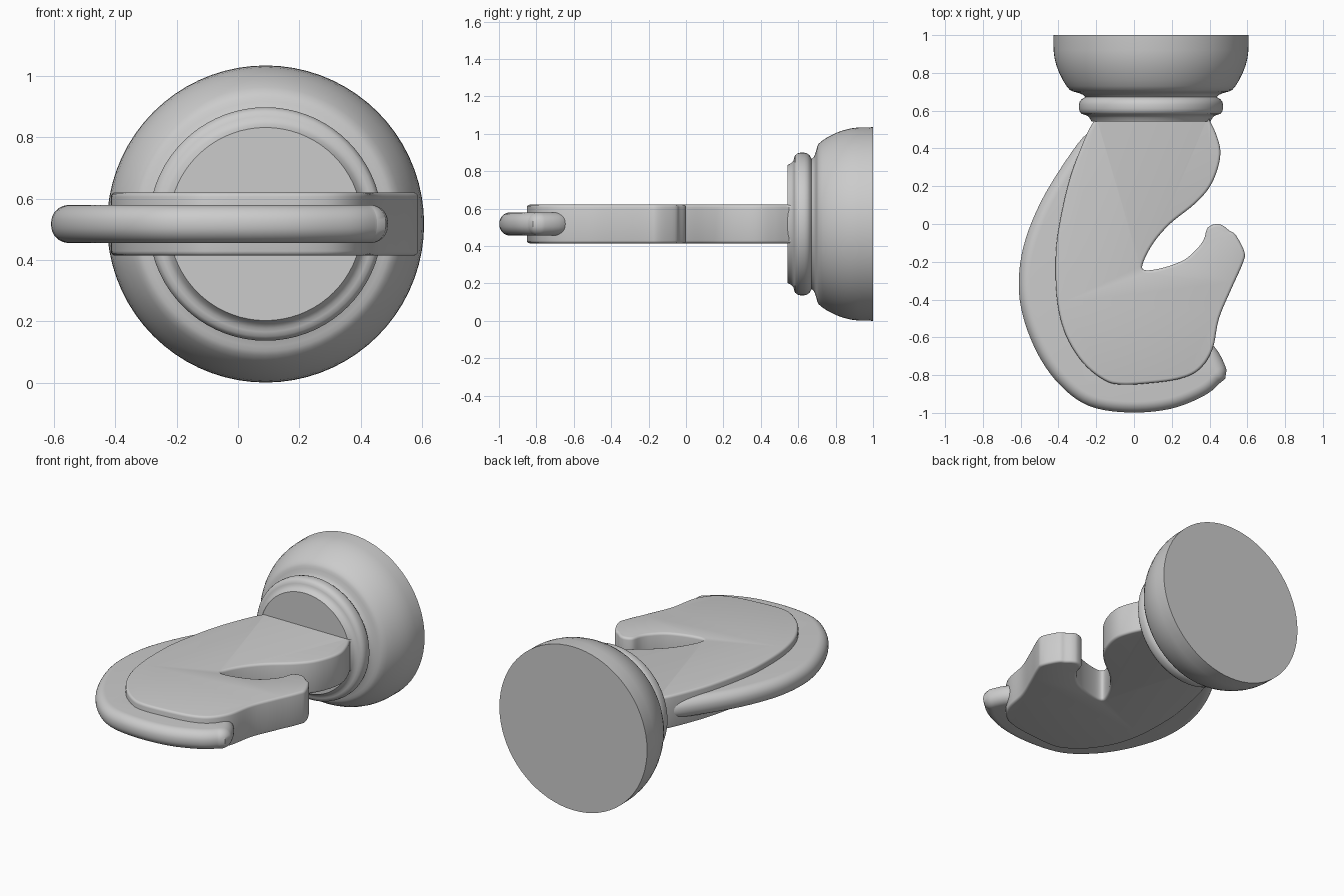
import bpy, bmesh, math
from mathutils import Vector

if "Cube" in bpy.data.objects:
    bpy.data.objects.remove(bpy.data.objects["Cube"])

CX, CZ = 0.09, 0.5175


def loft(name, rings):
    """Skin a list of equal-length closed rings and cap both ends."""
    bm = bmesh.new()
    rows = [[bm.verts.new(p) for p in ring] for ring in rings]
    n = len(rows[0])
    for a, b in zip(rows, rows[1:]):
        for i in range(n):
            j = (i + 1) % n
            bm.faces.new((a[i], a[j], b[j], b[i]))
    bm.faces.new(rows[0])
    bm.faces.new(rows[-1])
    bmesh.ops.recalc_face_normals(bm, faces=bm.faces)
    mesh = bpy.data.meshes.new(name)
    bm.to_mesh(mesh)
    bm.free()
    ob = bpy.data.objects.new(name, mesh)
    bpy.context.collection.objects.link(ob)
    bpy.ops.object.select_all(action='DESELECT')
    ob.select_set(True)
    bpy.context.view_layer.objects.active = ob
    bpy.ops.object.shade_smooth_by_angle(angle=math.radians(35))
    return ob


def smooth_outline(pts, steps=5):
    """Closed Catmull-Rom curve through the points."""
    p = [Vector(q) for q in pts]
    n, out = len(p), []
    for i in range(n):
        a, b, c, d = p[i - 1], p[i], p[(i + 1) % n], p[(i + 2) % n]
        for s in range(steps):
            t = s / steps
            out.append(0.5 * (2 * b + (c - a) * t + (2 * a - 5 * b + 4 * c - d) * t * t
                              + (3 * b - a - 3 * c + d) * t ** 3))
    return out


def rounded_slab(name, pts, half, r, grow, segs):
    """Horizontal slab from a counter-clockwise outline, with rounded rims."""
    o = smooth_outline(pts)
    normals = []
    for i in range(len(o)):
        t = (o[(i + 1) % len(o)] - o[i - 1]).normalized()
        normals.append(Vector((t.y, -t.x)))
    rings = []
    for side in (-1, 1):
        for k in range(segs + 1):
            a = math.pi / 2 * (k / segs if side > 0 else 1 - k / segs)
            off = grow - r + r * math.cos(a)
            z = CZ + side * (half - r + r * math.sin(a))
            rings.append([(q.x + n.x * off, q.y + n.y * off, z)
                          for q, n in zip(o, normals)])
    return loft(name, rings)


# Round mount with neck and collar ring, turned about the y axis
profile = [(1, .5175), (.92, .516), (.88, .511), (.84, .501), (.80, .486), (.76, .466),
           (.73, .447), (.71, .43), (.702, .415), (.698, .40), (.692, .378), (.683, .358),
           (.672, .348), (.667, .356), (.66, .368), (.648, .377), (.633, .381),
           (.61, .381), (.595, .377), (.583, .367), (.578, .352), (.575, .34),
           (.563, .326), (.543, .315)]
SIDES = 72
loft("round_mount", [[(CX + r * math.cos(2 * math.pi * i / SIDES), y,
                       CZ + r * math.sin(2 * math.pi * i / SIDES))
                      for i in range(SIDES)] for y, r in profile])

# Thick hook plate with the curved notch
hook = [(-.19, .60), (-.21, .55), (-.255, .465), (-.34, .24), (-.40, -.03), (-.415, -.21),
        (-.405, -.42), (-.36, -.59), (-.27, -.735), (-.16, -.825), (-.07, -.85),
        (.08, -.843), (.24, -.82), (.345, -.77), (.415, -.665), (.45, -.50), (.515, -.345),
        (.575, -.21), (.585, -.15), (.54, -.06), (.505, -.035), (.47, -.008), (.435, 0),
        (.39, -.02), (.37, -.08), (.335, -.13), (.265, -.19), (.16, -.23), (.065, -.245),
        (.045, -.215), (.10, -.105), (.19, 0), (.32, .105), (.40, .195), (.445, .30),
        (.457, .39), (.435, .475), (.40, .55), (.375, .60)]
rounded_slab("hook_plate", hook, .1035, .015, 0, 3)

# Thinner rounded rim running around the outside of the hook
rim = [(-.21, .435), (-.325, .285), (-.447, .08), (-.528, -.13), (-.552, -.32),
       (-.528, -.487), (-.455, -.667), (-.352, -.81), (-.215, -.91), (-.02, -.94),
       (.18, -.922), (.34, -.86), (.415, -.80), (.43, -.775), (.365, -.675), (.25, -.70),
       (0, -.73), (-.2, -.62), (-.3, -.35), (-.29, -.05), (-.22, .2), (-.16, .40)]
rounded_slab("outer_rim", rim, .062, .058, .058, 8)
